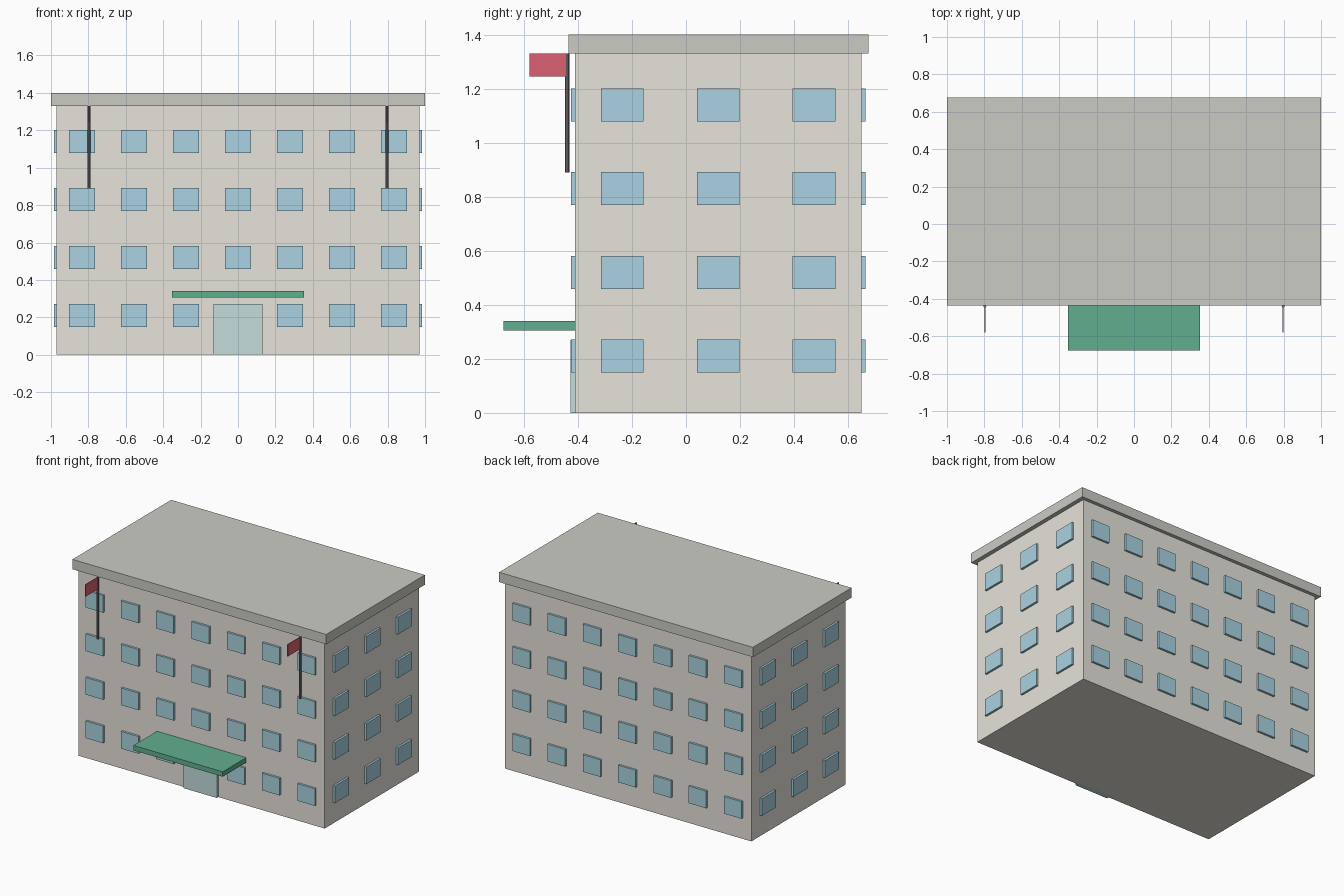
import bpy

if "Cube" in bpy.data.objects:
    bpy.data.objects.remove(bpy.data.objects["Cube"])


def material(name, rgb):
    m = bpy.data.materials.new(name)
    m.diffuse_color = (*rgb, 1)
    m.use_nodes = True
    m.node_tree.nodes["Principled BSDF"].inputs["Base Color"].default_value = m.diffuse_color
    return m


WALL = material("plaster", (0.80, 0.77, 0.71))
ROOF = material("roof_grey", (0.60, 0.60, 0.56))
GLASS = material("glass", (0.40, 0.65, 0.75))
DOOR = material("door_glass", (0.55, 0.72, 0.72))
GREEN = material("canopy_green", (0.12, 0.42, 0.28))
RED = material("flag_red", (0.70, 0.12, 0.17))
METAL = material("dark_metal", (0.20, 0.20, 0.21))


def box(name, x, y, z, mat):
    """Box from (min, max) ranges on each axis."""
    r = (x, y, z)
    bpy.ops.mesh.primitive_cube_add(size=1, location=[(a + b) / 2 for a, b in r])
    o = bpy.context.object
    o.name = name
    o.scale = [b - a for a, b in r]
    bpy.ops.object.transform_apply(location=False, rotation=False, scale=True)
    o.data.materials.append(mat)
    return o


def around(c, size):
    return (c - size / 2, c + size / 2)


# Main block and overhanging flat roof
X, Y0, Y1, TOP = 0.97, -0.41, 0.65, 1.33
box("building_body", (-X, X), (Y0, Y1), (0, TOP), WALL)
box("roof_slab", (-1, 1), (-0.435, 0.675), (TOP, 1.40), ROOF)

# Windows, four floors on all four walls
T = 0.03
for floor in range(4):
    z = around(0.21 + 0.31 * floor, 0.122)
    for i in range(7):
        x = around((i - 3) * 0.278, 0.138)
        box("front_window", x, around(Y0, T), z, GLASS)
        box("back_window", x, around(Y1, T), z, GLASS)
    for i in range(3):
        y = around(0.119 + (i - 1) * 0.355, 0.158)
        box("right_window", around(X, T), y, z, GLASS)
        box("left_window", around(-X, T), y, z, GLASS)

# Entrance door and canopy
box("entrance_door", (-0.132, 0.132), (-0.427, -0.39), (0, 0.27), DOOR)
box("entrance_canopy", (-0.352, 0.352), (-0.675, Y0), (0.305, 0.34), GREEN)

# Flagpoles with flags reaching out from the facade
for x in (-0.797, 0.797):
    bpy.ops.mesh.primitive_cylinder_add(vertices=8, radius=0.008, depth=0.44,
                                        location=(x, -0.44, 1.11))
    pole = bpy.context.object
    pole.name = "flagpole"
    pole.data.materials.append(METAL)
    box("flag", around(x, 0.006), (-0.58, -0.44), (1.245, TOP), RED)
